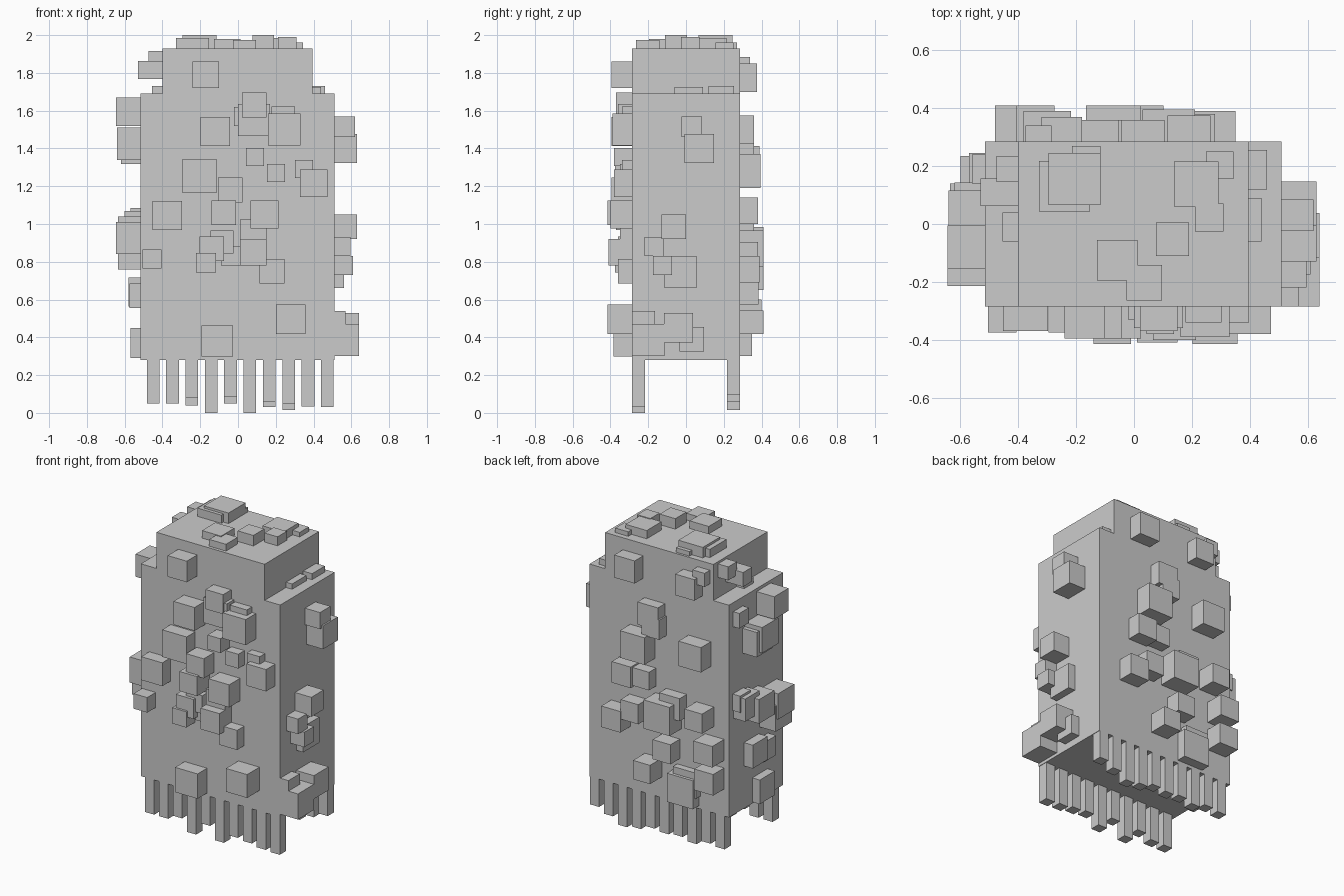
import bpy, bmesh
from mathutils import Vector


def box(bm, lo, hi):
    lo, hi = Vector(lo), Vector(hi)
    verts = bmesh.ops.create_cube(bm, size=1)["verts"]
    bmesh.ops.scale(bm, vec=hi - lo, verts=verts)
    bmesh.ops.translate(bm, vec=(lo + hi) / 2, verts=verts)


def boxes(name, spans):
    bm = bmesh.new()
    for lo, hi in spans:
        box(bm, lo, hi)
    mesh = bpy.data.meshes.new(name)
    bm.to_mesh(mesh)
    bm.free()
    bpy.context.collection.objects.link(bpy.data.objects.new(name, mesh))


def blocks(name, axis, sign, face, items):
    """Cubes half sunk in a flat face: (u, v, size, outer distance)."""
    spans = []
    for u, v, s, out in items:
        near, far = sign * (face - 0.03), sign * out
        lo, hi = [u - s / 2, v - s / 2], [u + s / 2, v + s / 2]
        lo.insert(axis, min(near, far))
        hi.insert(axis, max(near, far))
        spans.append((lo, hi))
    boxes(name, spans)


# Body and narrower upper body
boxes("body", [((-.515, -.285, .28), (.51, .285, 1.69))])
boxes("upper_body", [((-.40, -.285, 1.6), (.395, .285, 1.93))])

# Two rows of thin legs of uneven length
front_feet = [.05, .05, .08, 0, .085, 0, .06, .05, .035, .03]
back_feet = [.06, .07, .04, .06, .05, .06, .03, .015, .06, .095]
for name, y, feet in (("front_legs", -.285, front_feet), ("back_legs", .218, back_feet)):
    boxes(name, [((-.483 + i * .1025, y, z), (-.416 + i * .1025, y + .067, .3))
                 for i, z in enumerate(feet)])

# Front blocks: x, z, size, -y
blocks("front_blocks", 1, -1, .285, [
    (-.17, 1.79, .14, .395), (-.12, 1.49, .155, .395), (.085, 1.63, .13, .37),
    (.085, 1.55, .17, .36), (.03, 1.57, .10, .33), (.245, 1.50, .17, .39),
    (.24, 1.56, .125, .34), (.09, 1.355, .095, .38), (-.205, 1.255, .18, .375),
    (.20, 1.27, .095, .35), (.35, 1.29, .095, .34), (.40, 1.215, .145, .38),
    (-.04, 1.18, .13, .395), (-.375, 1.045, .155, .37), (-.075, 1.06, .13, .415),
    (.14, 1.05, .15, .40), (.08, .955, .14, .35), (.08, .85, .14, .41),
    (-.085, .905, .12, .34), (-.14, .87, .13, .36), (-.17, .795, .105, .375),
    (-.455, .815, .10, .375), (.18, .75, .13, .36), (-.04, .83, .10, .32),
    (.28, .495, .155, .415), (-.11, .38, .165, .385)])

# Back blocks: x, z, size, y
blocks("back_blocks", 1, 1, .285, [
    (.19, 1.775, .15, .375), (-.25, 1.77, .14, .37), (-.33, 1.84, .09, .34),
    (.03, 1.50, .15, .36), (.01, 1.43, .13, .36), (.12, 1.28, .18, .395),
    (-.30, 1.33, .165, .39), (.21, 1.07, .14, .38), (.08, 1.07, .12, .36),
    (.28, .76, .14, .39), (.15, .84, .13, .38), (-.07, .87, .19, .41),
    (-.13, .94, .15, .36), (-.34, .92, .13, .41), (-.09, .64, .13, .385),
    (-.41, .72, .14, .41), (.04, .48, .125, .41), (-.20, .395, .19, .35),
    (-.22, .45, .17, .33), (-.41, .53, .14, .40)])

# Right blocks: y, z, size, x
blocks("right_blocks", 0, 1, .51, [
    (.03, 1.515, .11, .62), (.07, 1.40, .155, .63), (-.065, .985, .13, .63),
    (-.17, .88, .10, .595), (-.125, .78, .10, .61), (-.03, .745, .17, .56),
    (-.04, .45, .155, .64), (.03, .39, .13, .57), (-.20, .385, .17, .64),
    (-.225, .48, .12, .57)])

# Left blocks: y, z, size, -x
blocks("left_blocks", 0, -1, .515, [
    (-.08, 1.595, .15, .645), (.19, 1.58, .10, .56), (.03, 1.425, .17, .64),
    (.06, 1.40, .165, .62), (.19, 1.03, .11, .57), (.16, .995, .15, .60),
    (.06, .96, .16, .635), (-.13, .925, .17, .645), (-.12, .845, .17, .635),
    (.05, .64, .155, .58), (-.06, .62, .13, .575), (-.04, .37, .16, .57)])

# Blocks on the left side of the upper body
blocks("upper_left_blocks", 0, -1, .40, [(.11, 1.815, .095, .53), (.19, 1.87, .09, .475)])

# Top blocks: x, y, size, z
blocks("top_blocks", 2, 1, 1.93, [
    (-.205, .155, .18, 2.0), (-.24, .13, .175, 1.985), (-.165, .22, .10, 1.96),
    (.215, .138, .155, 1.985), (.297, .203, .095, 1.96), (.26, .023, .097, 1.99),
    (.133, -.053, .115, 2.0), (-.058, -.125, .14, 1.98), (.035, -.203, .123, 1.975)])

# Low blocks on the shoulders
boxes("shoulder_blocks", [((.35, .12, 1.66), (.46, .255, 1.73)),
                          ((.35, -.06, 1.66), (.44, .09, 1.725)),
                          ((-.455, -.06, 1.66), (-.35, .04, 1.73))])
